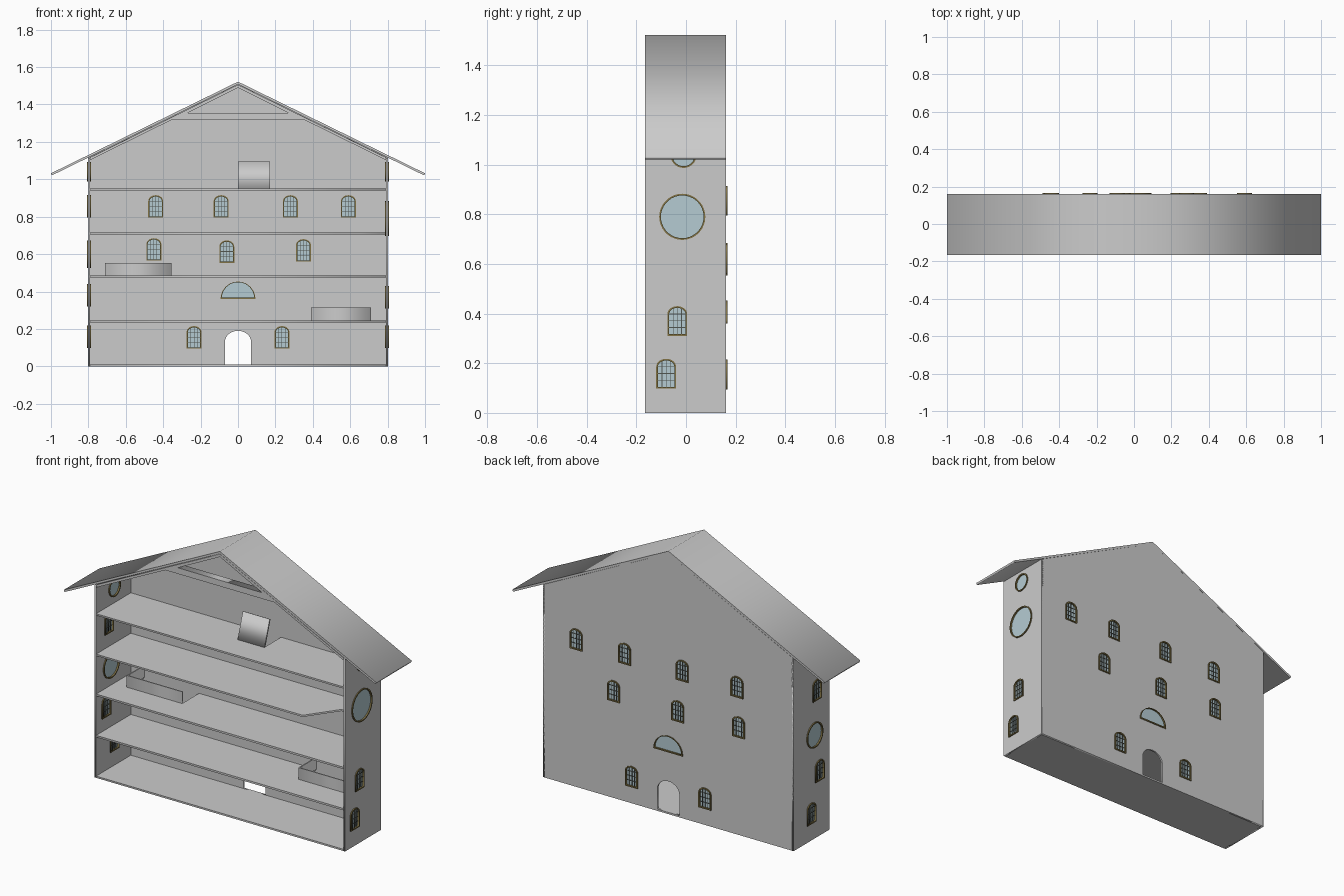
import bpy, bmesh, math
from mathutils import Matrix

if "Cube" in bpy.data.objects:
    bpy.data.objects.remove(bpy.data.objects["Cube"])

# Plane frames: local (u, v, w) to world
FLAT = Matrix.Identity(4)
BACK = Matrix(((1, 0, 0, 0), (0, 0, 1, 0), (0, 1, 0, 0), (0, 0, 0, 1)))   # u=x v=z w=y
SIDE = Matrix(((0, 0, 1, 0), (1, 0, 0, 0), (0, 1, 0, 0), (0, 0, 0, 1)))   # u=y v=z w=x


def material(name, rgb):
    m = bpy.data.materials.new(name)
    m.diffuse_color = (*rgb, 1)
    m.use_nodes = True
    m.node_tree.nodes["Principled BSDF"].inputs["Base Color"].default_value = m.diffuse_color
    return m


GOLD = material("frame_brown", (0.22, 0.17, 0.06))
DARK = material("bar_dark", (0.08, 0.09, 0.08))
GLASS = material("glass_blue", (0.46, 0.60, 0.65))


def plate(name, outlines, frame, w0, w1, mat=None):
    """Flat panel from 2D outlines (inner outlines become holes)."""
    cu = bpy.data.curves.new(name, 'CURVE')
    cu.dimensions, cu.fill_mode = '2D', 'BOTH'
    cu.extrude = (w1 - w0) / 2
    for pts in outlines:
        s = cu.splines.new('POLY')
        s.points.add(len(pts) - 1)
        for p, (u, v) in zip(s.points, pts):
            p.co = (u, v, 0, 1)
        s.use_cyclic_u = True
    tmp = bpy.data.objects.new(name + "_curve", cu)
    me = bpy.data.meshes.new_from_object(tmp)
    bpy.data.objects.remove(tmp)
    me.transform(frame @ Matrix.Translation((0, 0, (w0 + w1) / 2)))
    bm = bmesh.new()
    bm.from_mesh(me)
    bmesh.ops.remove_doubles(bm, verts=bm.verts, dist=1e-5)
    bmesh.ops.recalc_face_normals(bm, faces=bm.faces)
    bm.to_mesh(me)
    bm.free()
    me.materials.clear()
    if mat:
        me.materials.append(mat)
    ob = bpy.data.objects.new(name, me)
    bpy.context.scene.collection.objects.link(ob)
    return ob


def rect(u0, v0, u1, v1):
    return [(u0, v0), (u1, v0), (u1, v1), (u0, v1)]


def arch(u, v, w, h, rise, inset=0, n=14):
    a, top = w / 2 - inset, v + h - rise
    pts = [(u - a, v + inset), (u + a, v + inset)]
    return pts + [(u + a * math.cos(math.pi * i / n),
                   top + (rise - inset) * math.sin(math.pi * i / n)) for i in range(n + 1)]


def circle(u, v, r, n=36):
    return [(u + r * math.cos(2 * math.pi * i / n), v + r * math.sin(2 * math.pi * i / n))
            for i in range(n)]


def half_round(u, v, r, inset=0, n=20):
    return [(u + (r - inset) * math.cos(math.pi * i / n),
             v + inset + (r - 1.5 * inset) * math.sin(math.pi * i / n)) for i in range(n + 1)]


W, H, RISE, T = 0.08, 0.12, 0.032, 0.007


def window(name, kind, u, v, frame, w, r=0.0):
    """Frame, pane and glazing bars centred on wall depth w; returns wall opening."""
    if kind == 'arch':
        outer, inner = arch(u, v, W, H, RISE), arch(u, v, W, H, RISE, T)
        hole = arch(u, v, W, H, RISE, T / 2)
    elif kind == 'round':
        outer, inner, hole = circle(u, v, r), circle(u, v, r - T), circle(u, v, r - T / 2)
    else:
        outer, inner, hole = half_round(u, v, r), half_round(u, v, r, T), half_round(u, v, r, T / 2)
    plate(name + "_frame", [outer, inner], frame, w - 0.011, w + 0.011, GOLD)
    plate(name + "_glass", [inner], frame, w - 0.002, w + 0.002, GLASS)
    if kind == 'arch':
        a, b = W / 2 - T, 0.0015
        for i, k in enumerate((-0.5, 0, 0.5)):
            top = v + H - RISE + (RISE - T) * math.sqrt(1 - k * k)
            plate(f"{name}_upright_{i}", [rect(u + k * a - b, v + T, u + k * a + b, top)],
                  frame, w - 0.006, w + 0.006, DARK)
            z = v + T + 0.027 * (i + 1)
            plate(f"{name}_crossbar_{i}", [rect(u - a, z - b, u + a, z + b)],
                  frame, w - 0.005, w + 0.005, DARK)
    return hole


Y0, Y1, YI = -0.166, 0.161, 0.151

# Back wall with gable, door and windows
back = [('arch', x, 0.795, 0) for x in (-0.44, -0.09, 0.28, 0.59)]
back += [('arch', -0.45, 0.565, 0), ('arch', -0.06, 0.553, 0), ('arch', 0.35, 0.56, 0)]
back += [('arch', -0.235, 0.095, 0), ('arch', 0.235, 0.095, 0), ('half', 0, 0.36, 0.093)]
holes = [window(f"back_window_{i}", k, x, z, BACK, 0.156, r) for i, (k, x, z, r) in enumerate(back)]
gable = [(-0.8, 0), (0.8, 0), (0.8, 1.115), (0, 1.508), (-0.8, 1.115)]
plate("back_wall", [gable, arch(0, 0.01, 0.14, 0.18, 0.06)] + holes, BACK, YI, Y1)

# Side walls and their windows
sides = {
    1: [('arch', -0.08, 0.098, 0), ('arch', -0.035, 0.31, 0),
        ('round', -0.015, 0.79, 0.093), ('round', -0.01, 1.04, 0.053)],
    -1: [('arch', 0.0, 0.098, 0), ('arch', -0.075, 0.32, 0), ('round', -0.03, 0.6, 0.073),
         ('arch', -0.05, 0.795, 0), ('round', 0.0, 1.04, 0.053)],
}
for s, wins in sides.items():
    label = "right" if s > 0 else "left"
    holes = [window(f"{label}_window_{i}", k, y, z, SIDE, s * 0.797, r)
             for i, (k, y, z, r) in enumerate(wins)]
    w = sorted((s * 0.792, s * 0.802))
    plate(label + "_wall", [rect(Y0, 0, Y1, 1.114)] + holes, SIDE, *w)


# Floors, some with a stair opening at the back
def floor_outline(gap=None):
    pts = [(-0.792, Y0), (0.792, Y0), (0.792, YI)]
    if gap:
        pts += [(gap[1], YI), (gap[1], 0), (gap[0], 0), (gap[0], YI)]
    return pts + [(-0.792, YI)]


plate("ground_floor", [floor_outline()], FLAT, 0, 0.01)
plate("second_floor", [floor_outline((0.39, 0.71))], FLAT, 0.235, 0.246)
plate("third_floor", [floor_outline((-0.71, -0.355))], FLAT, 0.474, 0.485)
plate("fourth_floor", [[(-0.792, Y0), (0.53, Y0), (0.655, 0.01), (0.792, 0.01),
                        (0.792, YI), (-0.792, YI)]], FLAT, 0.706, 0.716)
plate("attic_floor", [floor_outline((0, 0.17))], FLAT, 0.940, 0.950)

# Stair railings around the openings
for name, x0, x1, z in (("lower", 0.39, 0.71, 0.246), ("upper", -0.71, -0.355, 0.485)):
    plate(name + "_railing", [[(x0, -0.004), (x1, -0.004), (x1, 0.002), (x0 + 0.006, 0.002),
                               (x0 + 0.006, YI), (x0, YI)]], FLAT, z, z + 0.068)

# Open attic hatch leaning back
hatch = [(-0.004, 0.950), (0.004, 0.948), (0.052, 1.093), (0.044, 1.096)]
plate("attic_hatch", [hatch], SIDE, 0.0, 0.172)

# Roof and front truss
roof = [(-1, 1.032), (0, 1.522), (1, 1.032), (0.995, 1.021), (0, 1.508), (-0.995, 1.021)]
plate("roof", [roof], BACK, Y0, Y1)
truss = [(-0.792, 1.117), (0, 1.506), (0.792, 1.117), (0.792, 1.102),
         (0.35, 1.32), (-0.35, 1.32), (-0.792, 1.102)]
plate("roof_truss", [truss, [(-0.27, 1.355), (0, 1.49), (0.27, 1.355)]], BACK, Y0 + 0.001, -0.12)
